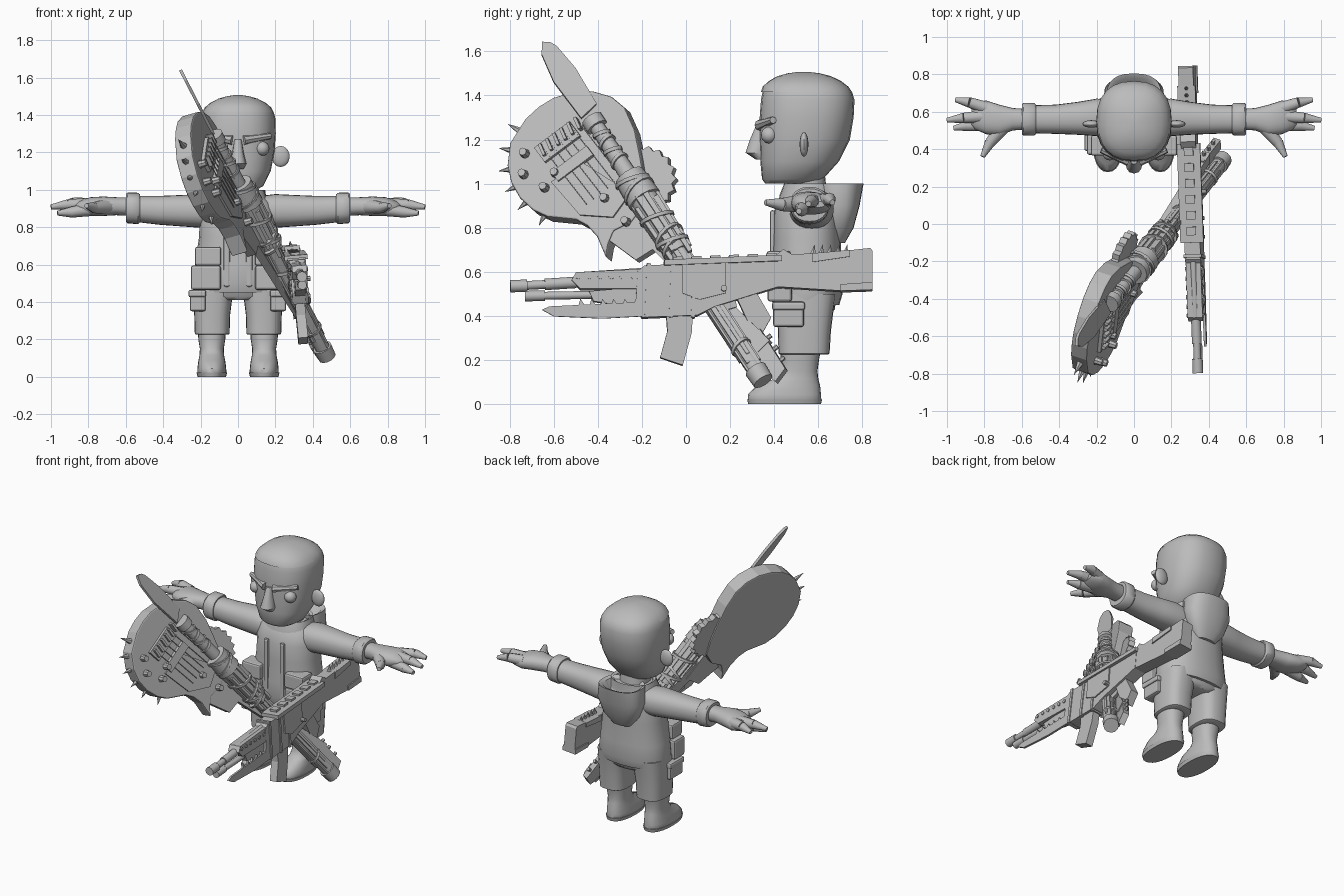
import bpy, bmesh, math
from mathutils import Vector

cube = bpy.data.objects.get("Cube")
if cube:
    bpy.data.objects.remove(cube, do_unlink=True)

mat = bpy.data.materials.new("plain grey")
mat.use_nodes = True
GREY = (0.5, 0.5, 0.5, 1)
mat.diffuse_color = GREY
mat.node_tree.nodes["Principled BSDF"].inputs["Base Color"].default_value = GREY
rounded = []


def add(name, bm, smooth=False):
    bmesh.ops.recalc_face_normals(bm, faces=bm.faces[:])
    me = bpy.data.meshes.new(name)
    bm.to_mesh(me)
    bm.free()
    me.materials.append(mat)
    ob = bpy.data.objects.new(name, me)
    bpy.context.collection.objects.link(ob)
    if smooth:
        rounded.append(ob)
    return ob


def loft(name, rings, axis="z", s=1, power=2.3, seg=24):
    """Skin of superellipse rings: (position, centre a, centre b, radius a, radius b)."""
    bm = bmesh.new()
    loops = []
    for pos, ca, cb, ra, rb in rings:
        loop = []
        for i in range(seg):
            t = 2 * math.pi * i / seg
            c, d = math.cos(t), math.sin(t)
            a = ca + ra * math.copysign(abs(c) ** (2 / power), c)
            b = cb + rb * math.copysign(abs(d) ** (2 / power), d)
            p = (a, b, pos) if axis == "z" else (pos, a, b)
            loop.append(bm.verts.new((p[0] * s, p[1], p[2])))
        loops.append(loop)
    for lo, hi in zip(loops, loops[1:]):
        for i in range(seg):
            j = (i + 1) % seg
            bm.faces.new((lo[i], lo[j], hi[j], hi[i]))
    bm.faces.new(loops[0])
    bm.faces.new(loops[-1])
    return add(name, bm, True)


def tube(name, a, b, r0, r1=None, sides=10):
    a, b = Vector(a), Vector(b)
    d = b - a
    bm = bmesh.new()
    bmesh.ops.create_cone(bm, cap_ends=True, segments=sides, radius1=r0,
                          radius2=r0 if r1 is None else r1, depth=d.length)
    m = d.to_track_quat("Z", "Y").to_matrix().to_4x4()
    m.translation = (a + b) / 2
    bm.transform(m)
    return add(name, bm, sides > 6)


def ball(name, c, scale):
    bm = bmesh.new()
    bmesh.ops.create_uvsphere(bm, u_segments=16, v_segments=10, radius=1)
    for v in bm.verts:
        v.co = Vector(c) + Vector([v.co[i] * scale[i] for i in range(3)])
    return add(name, bm, True)


def box(name, c, size, bevel=0.012):
    bm = bmesh.new()
    bmesh.ops.create_cube(bm, size=1)
    for v in bm.verts:
        v.co = Vector(c) + Vector([v.co[i] * size[i] for i in range(3)])
    mod = add(name, bm).modifiers.new("soft edges", "BEVEL")
    mod.width, mod.segments = bevel, 2


def plane(c, n):
    """Map side coordinates (y, z) onto a tilted plane, plus an offset along its normal."""
    n = Vector(n).normalized()

    def f(y, z, off=0.0):
        x = c[0] - (n.y * (y - c[1]) + n.z * (z - c[2])) / n.x
        return Vector((x, y, z)) + n * off
    return f


def plate(name, f, pts, o0, o1):
    bm = bmesh.new()
    lo = [bm.verts.new(f(y, z, o0)) for y, z in pts]
    hi = [bm.verts.new(f(y, z, o1)) for y, z in pts]
    bm.faces.new(lo)
    bm.faces.new(hi)
    for i in range(len(pts)):
        j = (i + 1) % len(pts)
        bm.faces.new((lo[i], lo[j], hi[j], hi[i]))
    return add(name, bm)


def bar(y0, z0, y1, z1, w):
    d = Vector((y1 - y0, z1 - z0)).normalized() * w / 2
    return [(y0 - d.y, z0 + d.x), (y1 - d.y, z1 + d.x), (y1 + d.y, z1 - d.x), (y0 + d.y, z0 - d.x)]


# --- Head and face ---
dome = [(1.38, 0, .552, .200, .212), (1.415, 0, .55, .191, .203), (1.44, 0, .546, .177, .19),
        (1.465, 0, .543, .148, .16), (1.487, 0, .54, .105, .118), (1.5, 0, .538, .06, .07), (1.506, 0, .537, .02, .025)]
loft("head", [(1.0, 0, .46, .10, .10), (1.02, 0, .483, .135, .138), (1.1, 0, .515, .175, .178),
              (1.2, 0, .538, .195, .205), (1.3, 0, .547, .202, .213)] + dome, power=2.4)
loft("hair_front", [(z, x, y - .008, a, b) for z, x, y, a, b in dome[1:]], power=2.4)
loft("nose", [(1.11, 0, .345, .03, .03), (1.14, 0, .33, .045, .06), (1.2, 0, .335, .03, .045),
              (1.27, 0, .345, .02, .025)], seg=12)
loft("neck", [(.86, 0, .55, .1, .1), (1.04, 0, .54, .09, .09)])
for s in (1, -1):
    ball("eye", (s * .13, .378, 1.22), (.038, .038, .038))
    tube("eyebrow", (s * .03, .335, 1.265), (s * .175, .395, 1.288), .026, .016, 8)
    ball("ear", (s * .228, .535, 1.178), (.048, .02, .056))

# --- Jacket, hood and pouches ---
loft("jacket", [(.45, 0, .545, .232, .15), (.5, 0, .545, .24, .165), (.6, 0, .543, .23, .158),
                (.75, 0, .547, .208, .155), (.86, 0, .547, .205, .152), (.93, 0, .555, .185, .135),
                (.98, 0, .56, .125, .105)])
loft("collar", [(.89, 0, .555, .175, .14), (.95, 0, .555, .155, .13), (1.0, 0, .565, .14, .12),
                (.99, 0, .565, .122, .105), (.9, 0, .56, .1, .09)])
loft("hood", [(.73, 0, .675, .07, .045), (.8, 0, .69, .125, .07), (.9, 0, .695, .16, .092),
              (1.0, 0, .69, .145, .115), (.99, 0, .685, .122, .095), (.92, 0, .67, .09, .05)], power=2.5)
for s in (1, -1):
    box("jacket_front_edge", (s * .06, .393, .68), (.035, .025, .40))
    box("jacket_pouch", (s * .172, .425, .53), (.16, .11, .13))
    box("pouch_flap", (s * .16, .42, .645), (.14, .11, .10))
    box("thigh_pouch", (s * .215, .465, .40), (.085, .14, .10))
    box("thigh_flap", (s * .218, .465, .445), (.095, .15, .04))

# --- Legs and boots ---
loft("trouser_hips", [(.41, 0, .545, .15, .11), (.43, 0, .545, .21, .13), (.56, 0, .545, .225, .145)])
for s in (1, -1):
    loft("trouser_leg", [(.225, .138, .535, .085, .108), (.23, .138, .535, .093, .116), (.33, .138, .537, .096, .12),
                         (.42, .133, .54, .102, .128), (.5, .125, .545, .11, .135)], s=s, power=2.8)
    loft("boot", [(0, .14, .447, .07, .158), (.012, .14, .447, .078, .167), (.045, .14, .447, .077, .165),
                  (.085, .14, .465, .072, .143), (.115, .14, .50, .066, .10), (.15, .14, .512, .064, .084),
                  (.2, .14, .515, .072, .088), (.24, .14, .52, .074, .09)], s=s)
    loft("boot_sole", [(0, .14, .447, .076, .165), (.022, .14, .447, .082, .17)], s=s)

# --- Arms and hands ---
for s in (1, -1):
    loft("sleeve", [(.1, .565, .88, .10, .085), (.2, .57, .887, .10, .09), (.3, .565, .888, .088, .084),
                    (.42, .56, .89, .078, .077), (.54, .56, .897, .075, .07)], "x", s)
    loft("cuff", [(.525, .56, .9, .08, .076), (.535, .56, .9, .088, .084), (.59, .56, .903, .088, .082),
                  (.6, .56, .903, .08, .074)], "x", s)
    loft("palm", [(.58, .56, .91, .055, .05), (.65, .56, .912, .06, .048), (.72, .555, .912, .083, .052),
                  (.79, .57, .91, .09, .05), (.85, .58, .908, .074, .032), (.87, .58, .906, .05, .015)], "x", s)
    for base, mid, tip in (((.79, .62, .92), (.88, .65, .93), (.955, .664, .915)),
                           ((.80, .575, .92), (.91, .567, .92), (1.0, .555, .908)),
                           ((.79, .53, .895), (.89, .525, .88), (.965, .512, .875))):
        tube("finger_base", (s * base[0], base[1], base[2]), (s * mid[0], mid[1], mid[2]), .036, .029)
        tube("finger_tip", (s * mid[0], mid[1], mid[2]), (s * tip[0], tip[1], tip[2]), .029, .013)
    tube("thumb_base", (s * .69, .53, .91), (s * .77, .435, .905), .042, .030)
    tube("thumb_tip", (s * .77, .435, .905), (s * .81, .36, .915), .030, .013)

# --- Spiked guitar ---
G = plane((-.215, -.486, 1.09), (.895, -.3, .262))
TOP = .095
outline = [(-.395, 1.395), (-.31, 1.37), (-.25, 1.32), (-.205, 1.22), (-.18, 1.1), (-.16, .98), (-.16, .88),
           (-.22, .80), (-.30, .76), (-.325, .70), (-.335, .64), (-.375, .735), (-.42, .785), (-.47, .812),
           (-.60, .825), (-.665, .855), (-.725, .91), (-.765, .98), (-.782, 1.06), (-.77, 1.16),
           (-.70, 1.27), (-.64, 1.325), (-.575, 1.365), (-.49, 1.39)]
bev = plate("guitar_body", G, outline, 0, TOP).modifiers.new("soft edges", "BEVEL")
bev.width, bev.segments = .008, 2
plate("guitar_pickguard", G, [(-.58, .98), (-.44, 1.07), (-.22, .93), (-.3, .82), (-.45, .83)], TOP, TOP + .012)
plate("guitar_neck_plate", G, [(-.43, .80), (-.24, .95), (-.09, .70), (-.2, .63)], .04, .09)
plate("guitar_neck", G, bar(-.32, .92, .38, .24, .075), .045, .09)
plate("guitar_headstock", G, [(.3, .28), (.36, .32), (.475, .14), (.43, .08), (.36, .14)], .045, .085)
plate("guitar_bridge", G, bar(-.56, 1.0, -.40, 1.12, .05), TOP, TOP + .025)
plate("guitar_pickup", G, bar(-.63, 1.10, -.47, 1.22, .08), TOP, TOP + .02)
for i in range(6):
    y, z = -.625 + .032 * i, 1.145 + .024 * i
    plate("pickup_slat", G, bar(y, z, y + .022, z - .05, .014), TOP, TOP + .04)
    plate("guitar_string", G, bar(y, z, y + .21, z - .27, .004), TOP + .02, TOP + .025)
for y, z in ((-.70, 1.11), (-.705, 1.015), (-.61, .955), (-.335, .905), (-.24, .80), (-.56, 1.02)):
    tube("guitar_knob", G(y, z, TOP), G(y, z, TOP + .04), .022, .018, 8)
for a in (150, 170, 188, 205, 222, 242):
    c, d = math.cos(math.radians(a)), math.sin(math.radians(a))
    tube("rim_spike", G(-.486 + .27 * c, 1.09 + .25 * d, .05), G(-.486 + .355 * c, 1.09 + .335 * d, .05), .022, 0, 6)
for i in range(3):
    for side in (.035, -.05):
        y, z = .36 + .03 * i, .26 - .05 * i
        tube("tuning_peg", G(y, z, .065), G(y + side * 1.3, z + side, .065), .011, sides=6)

# --- Jagged saw disc beside the guitar ---
saw = []
for i in range(36):
    r, t = (.15, .132)[i % 2], math.radians(10 * i)
    saw.append((-.18 + r * math.cos(t), 1.01 + r * math.sin(t)))
plate("saw_disc", G, saw, .01, .05)

# --- Bound club with a knife at its tip ---
start, end = Vector((-.307, -.653, 1.639)), Vector((.478, .35, .104))
axis = (end - start).normalized()
C = plane(start, (.889, 0, .458))


def along(t):
    return start.lerp(end, t)


plate("knife_blade", C, [(-.652, 1.64), (-.655, 1.585), (-.60, 1.46), (-.475, 1.295), (-.405, 1.36),
                         (-.50, 1.52), (-.585, 1.62), (-.615, 1.638)], -.008, .008)
for name, t0, t1, r0, r1 in (("knife_guard", .225, .25, .05, .05), ("knife_handle", .25, .40, .034, .04),
                             ("club_collar", .395, .465, .072, .08), ("club_core", .45, .62, .066, .055),
                             ("club_shaft", .6, .98, .044, .04), ("club_pommel", .965, 1.0, .052, .048)):
    tube(name, along(t0), along(t1), r0, r1, 12)
side = axis.orthogonal().normalized()
up = axis.cross(side)
for i in range(10):
    t = math.radians(36 * i)
    out = side * math.cos(t) + up * math.sin(t)
    j = .02 * (i % 3)
    tube("wood_slat", along(.44 + j) + out * .06, along(.60 + j) + out * .056, .018, .014, 4)
    tube("shaft_slat", along(.60 + j) + out * .036, along(.93 + j) + out * .036, .014, .012, 4)
for k, (t, r) in enumerate(((.27, .042), (.295, .044), (.32, .045), (.35, .046), (.41, .082), (.44, .084),
                            (.52, .082), (.575, .078), (.59, .077), (.605, .074), (.7, .054), (.9, .052))):
    lean = side * (.0024 if k % 2 else -.0024)
    tube("rope_wrap", along(t) - axis * .008 + lean, along(t) + axis * .008 - lean, r, sides=14)

# --- Scrap-built rifle ---
R = plane((.315, 0, .55), (1, .032, .088))
for name, pts, w in (
        ("rifle_receiver", [(-.22, .60), (-.19, .625), (.42, .655), (.42, .53), (.13, .44), (.05, .40), (-.2, .39), (-.23, .45)], .042),
        ("rifle_stock", [(.38, .65), (.44, .70), (.48, .675), (.7, .69), (.835, .705), (.845, .69), (.845, .525), (.72, .51), (.40, .53)], .040),
        ("rifle_top_rail", [(-.10, .625), (.43, .645), (.43, .672), (-.10, .65)], .062),
        ("rifle_magazine", [(-.09, .40), (.03, .40), (.025, .32), (-.015, .175), (-.118, .21), (-.085, .33)], .026),
        ("rifle_grip", [(.22, .5), (.31, .52), (.385, .39), (.34, .31), (.29, .35)], .028),
        ("rifle_handguard", [(-.52, .56), (-.5, .595), (-.2, .61), (-.2, .52), (-.48, .52)], .040),
        ("rifle_lower_guard", [(-.44, .51), (-.2, .53), (-.2, .43), (-.42, .465)], .028),
        ("stock_side_plate", [(.57, .64), (.74, .665), (.74, .695), (.57, .68)], .048),
        ("stock_butt_plate", [(.70, .51), (.845, .515), (.845, .55), (.70, .54)], .048),
        ("receiver_side_plate", [(-.02, .63), (.18, .64), (.18, .50), (.06, .47), (-.02, .5)], .050),
        ("trigger_guard", [(.12, .46), (.22, .5), (.23, .44), (.16, .42)], .012)):
    plate(name, R, pts, -w, w)
plate("rifle_bayonet", R, [(-.655, .425), (-.62, .44), (-.2, .46), (-.2, .395), (-.38, .385), (-.60, .395)], .028, .042)
for name, y0, z0, y1, z1, r in (("rifle_barrel", -.79, .535, -.2, .565, .02), ("rifle_muzzle", -.797, .535, -.72, .537, .028),
                                ("barrel_sleeve", -.64, .543, -.5, .552, .026), ("lower_barrel", -.725, .49, -.2, .50, .018),
                                ("lower_muzzle", -.73, .49, -.64, .492, .024), ("gas_tube", -.5, .58, -.2, .60, .018)):
    tube(name, R(y0, z0), R(y1, z1), r, sides=12)
for i in range(6):
    y = -.49 + .05 * i
    tube("handguard_vent", R(y, .575, -.046), R(y, .575, .046), .012, sides=8)
    plate("bayonet_tooth", R, [(y, .44), (y + .03, .445), (y + .01, .475)], .029, .041)
    y = -.06 + .085 * i
    plate("rail_block", R, bar(y, .653 + .003 * i, y + .045, .655 + .003 * i, .025), -.025, .025)
for i in range(5):
    y = .575 + .037 * i
    tube("stock_spike", R(y, .675), R(y + .008, .725), .016, 0, 6)
for y in (-.18, -.07, .03):
    plate("rifle_strap", R, bar(y, .39, y + .01, .635, .018), -.048, .048)
tube("rifle_bolt", R(.17, .52, .04), R(.17, .52, .075), .014, sides=8)

# --- Shading ---
bpy.ops.object.select_all(action="DESELECT")
for ob in rounded:
    ob.select_set(True)
bpy.context.view_layer.objects.active = rounded[0]
bpy.ops.object.shade_smooth_by_angle(angle=math.radians(40))
